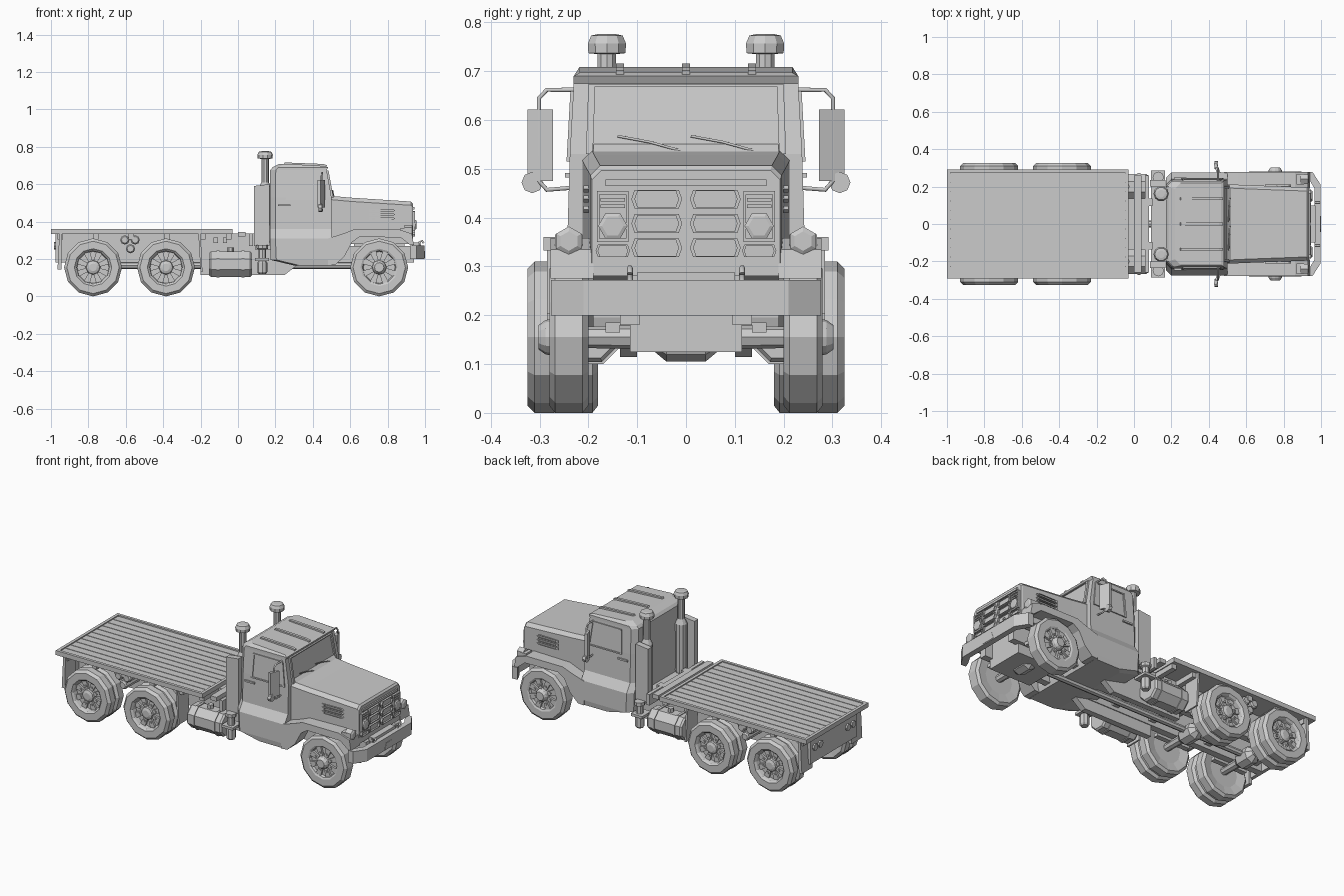
import bpy, bmesh
from math import sin, cos, pi


def make(name, lofts, mirror=False):
    """Each loft is a list of equal-length rings, bridged and capped."""
    bm = bmesh.new()
    for rings in lofts:
        vs = [[bm.verts.new(p) for p in r] for r in rings]
        n = len(vs[0])
        for a, b in zip(vs, vs[1:]):
            for i in range(n):
                bm.faces.new((a[i], a[(i + 1) % n], b[(i + 1) % n], b[i]))
        bm.faces.new(vs[0])
        bm.faces.new(vs[-1])
    bmesh.ops.recalc_face_normals(bm, faces=bm.faces)
    me = bpy.data.meshes.new(name)
    bm.to_mesh(me)
    bm.free()
    return link(name, me, mirror)


def link(name, data, mirror):
    ob = bpy.data.objects.new(name, data)
    bpy.context.collection.objects.link(ob)
    if mirror:
        m = ob.modifiers.new("mirror", 'MIRROR')
        m.use_axis = (False, True, False)
        m.use_mirror_merge = False
    return ob


def box(x0, x1, y0, y1, z0, z1):
    return [[(x0, y0, z), (x1, y0, z), (x1, y1, z), (x0, y1, z)] for z in (z0, z1)]


def prism(pts, y0, y1):
    return [[(x, y, z) for x, z in pts] for y in (y0, y1)]


def lathe(profile, n, axis, c, phase=0.0):
    rings = []
    for r, a in profile:
        ring = []
        for i in range(n):
            t = 2 * pi * i / n + phase
            u, v = r * cos(t), r * sin(t)
            p = {'X': (a, u, v), 'Y': (u, a, v), 'Z': (u, v, a)}[axis]
            ring.append(tuple(p[k] + c[k] for k in range(3)))
        rings.append(ring)
    return rings


def frame(pts, f, k=0.85, h=0.012, depth=0.003):
    """Raised rim around a recessed panel, placed by f(u, v, height)."""
    cu, cv = (sum(p[i] for p in pts) / len(pts) for i in (0, 1))
    inner = [(cu + (u - cu) * k, cv + (v - cv) * k) for u, v in pts]
    return [[f(u, v, d) for u, v in q] for q, d in
            ((pts, -0.01), (pts, h), (inner, h), (inner, depth))]


def rod(name, pts, r, mirror=False):
    cu = bpy.data.curves.new(name, 'CURVE')
    cu.dimensions = '3D'
    cu.bevel_depth, cu.bevel_resolution, cu.use_fill_caps = r, 1, True
    sp = cu.splines.new('POLY')
    sp.points.add(len(pts) - 1)
    for q, p in zip(sp.points, pts):
        q.co = (*p, 1)
    return link(name, cu, mirror)


# Wheels: single front, dual rear, with spokes and bolts
front_prof = [(.09, .205), (.14, .2), (.155, .212), (.155, .268), (.14, .28), (.1, .28), (.09, .275),
              (.085, .262), (.04, .262), (.035, .288), (.025, .302)]
rear_prof = [(.09, .19), (.14, .18), (.155, .192), (.155, .235), (.14, .247), (.14, .258), (.155, .27),
             (.155, .31), (.14, .325), (.1, .325), (.09, .315), (.085, .29), (.04, .29), (.035, .312), (.02, .318)]
for name, x, prof, y in (("front", .755, front_prof, .262), ("middle", -.385, rear_prof, .29),
                         ("rear", -.775, rear_prof, .29)):
    make(name + "_wheel", [lathe(prof, 12, 'Y', (x, 0, .155))], True)
    spokes = []
    for i in range(8):
        c, s = cos(i * pi / 4 + .39), sin(i * pi / 4 + .39)
        quad = [(.03, -.01), (.088, -.017), (.088, .017), (.03, .01)]
        spokes.append(prism([(x + a * c - b * s, .155 + a * s + b * c) for a, b in quad], y - .005, y + .012))
        spokes.append(lathe([(.007, y), (.007, y + .018)], 6, 'Y', (x + .055 * c, 0, .155 + .055 * s)))
    make(name + "_wheel_spokes", spokes, True)
    make(name + "_axle", [lathe([(.022, -.21), (.025, -.07), (.05, -.04), (.05, .04), (.025, .07), (.022, .21)],
                                8, 'Y', (x, 0, .155))])
    make(name + "_springs", [box(x - .11, x + .11, .135, .165, .165, .185)], True)

# Chassis rails, cross members and engine
make("chassis_rail", [box(-.97, .1, .095, .135, .18, .335), box(.1, .94, .095, .135, .18, .27),
                      prism([(-.2, .115), (.25, .115), (.32, .17), (.32, .19), (-.2, .19)], .1, .135)], True)
make("cross_members", [box(x - .02, x + .02, -.1, .1, .2, .26) for x in (-.9, -.58, -.2, .05, .3)])
make("bed_cross_members", [box(x - .015, x + .015, -.27, .27, .305, .337) for x in (-.95, -.76, -.57, -.38, -.19, -.05)])
make("engine_block", [box(.62, .89, -.115, .115, .125, .3)])
make("drive_shaft", [lathe([(.018, -.77), (.018, .65)], 8, 'X', (0, 0, .165))])

# Flat bed with plank deck
make("bed_planks", [box(-.985, -.045, -.275 + i * .05, -.229 + i * .05, .336, .354) for i in range(11)]
     + [box(-.985, -.045, -.275, .275, .334, .348)])
make("bed_side_rim", [box(-1, -.03, .275, .292, .333, .36)], True)
make("bed_end_rims", [box(-1, -.982, -.292, .292, .333, .36), box(-.048, -.03, -.292, .292, .333, .36)])
make("rear_panel", [box(-.975, -.955, -.22, .22, .18, .335)])
make("tail_lights", [lathe([(.02, -.985), (.02, -.97)], 8, 'X', (0, y, .27)) for y in (-.18, -.13, .13, .18)])
make("mud_flaps", [prism([(-.965, .145), (-.945, .145), (-.94, .335), (-.955, .335)], .185, .285),
                   prism([(-.2, .13), (-.19, .13), (-.2, .335), (-.212, .335)], .185, .285)], True)

# Equipment between bed and cab
make("rear_deck", [box(-.03, .08, -.135, .135, .29, .335), box(0, .04, -.26, .26, .32, .345),
                   box(.06, .08, -.26, .26, .27, .335)])
make("side_brackets", [box(x, x + .022, .13, .15, .285, .315) for x in (-.13, -.08)], True)
make("fuel_tank", [lathe([(.065, -.155), (.073, -.145), (.073, .065), (.065, .075)], 8, 'X', (0, .2, .172), pi / 8)], True)
make("fuel_tank_straps", [lathe([(.078, x), (.078, x + .015)], 8, 'X', (0, .2, .172), pi / 8) for x in (-.115, .02)]
     + [lathe([(.018, .23), (.018, .262)], 6, 'Z', (-.04, .2, 0))], True)
make("air_tanks", [lathe([(.018, .1), (.025, .105), (.025, .26), (.018, .268)], 8, 'Y', (x, 0, z))
                   for x, z in ((-.605, .302), (-.55, .302), (-.575, .255))], True)
make("vertical_filter", [lathe([(.02, .12), (.027, .13), (.027, .18), (.02, .19), (.02, .25), (.03, .255), (.03, .275)],
                               8, 'Z', (.13, .25, 0)), box(.09, .165, .2, .285, .19, .205)], True)

# Exhaust stacks and their shields
make("exhaust_stack", [lathe([(.03, .28), (.033, .3), (.033, .58), (.02, .61), (.02, .735), (.04, .737), (.041, .757),
                              (.034, .773), (.02, .776)], 10, 'Z', (.145, .162, 0))], True)
make("stack_shield", [prism([(.085, .27), (.168, .27), (.168, .6), (.085, .59)], .2, .236)], True)
make("stack_base", [box(.09, .18, -.2, .2, .25, .29)])


# Cab body, lofted upwards
def cab_ring(z, x0, x1, w, dz=0):
    return [(x0 + .03, -w, z + dz), (x1, -w, z), (x1, w, z), (x0 + .03, w, z + dz),
            (x0, w - .03, z + dz), (x0, -w + .03, z + dz)]


make("cab", [[cab_ring(*a) for a in (
    (.165, .3, .49, .27), (.195, .175, .5, .275), (.31, .17, .5, .275), (.36, .17, .5, .243), (.53, .17, .5, .238),
    (.675, .172, .474, .23), (.69, .185, .482, .23), (.697, .22, .465, .218, .012))]])
make("roof_ribs", [prism([(.24, .70), (.47, .68), (.475, .702), (.455, .708), (.25, .716)], y - .008, y + .008)
                   for y in (-.135, 0, .135)])
make("side_window", [frame([(.255, .515), (.478, .515), (.46, .66), (.262, .66)],
                           lambda u, v, d: (u, .238 - (v - .53) * .055 + d, v), .9, .006, .001)], True)
make("windshield", [frame([(-.205, .53), (.205, .53), (.2, .674), (-.2, .674)],
                          lambda u, v, d: (.5 - (v - .53) * .18 + d, u, v), .93, .01, .002)])
make("door_handle", [box(.215, .28, .235, .248, .482, .492)], True)
for s, a, b in (("left", -.14, -.01), ("right", .01, .14)):
    # both wipers park towards the same side
    rod(s + "_wiper", [(.512, b, .537), (.508, (a + b) / 2, .555), (.506, a, .567)], .003)
rod("mirror_arm", [(.45, .215, .662), (.45, .285, .662), (.447, .301, .645), (.447, .301, .475), (.45, .285, .457),
                   (.45, .225, .462)], .005, True)
mirror_plate = [[(x - .01, .275, z), (x + .012, .272, z), (x - .01, .325, z), (x - .026, .322, z)]
                for x, z in ((.452, .475), (.452, .622))]
make("side_mirror", [mirror_plate, lathe([(.022, .43), (.022, .45)], 8, 'X', (0, .315, .472))], True)


# Hood, lofted forwards
def hood_ring(x, w, top, low):
    return [(x, -w, low), (x, w, low), (x, w, top - .02), (x, w - .02, top), (x, -w + .02, top), (x, -w, top - .02)]


make("hood", [[hood_ring(.49, .213, .538, .25), hood_ring(.6, .208, .528, .28), hood_ring(.925, .196, .507, .28),
               hood_ring(.935, .193, .497, .28)]])
make("cowl", [prism([(.48, .525), (.53, .525), (.5, .55), (.48, .555)], -.19, .19)])
make("hood_vents", [frame([(.7, z), (.83, z), (.84, z + .007), (.83, z + .014), (.7, z + .014)],
                          lambda u, v, d: (u, .204 + d, v), .8, .006, -.001) for z in (.41, .431, .452)], True)

# Front fenders over the wheels
make("fender", [prism([(.48, .31), (.56, .335), (.62, .358), (.86, .358), (.93, .335), (.94, .275), (.92, .275),
                       (.87, .315), (.65, .318), (.61, .29), (.57, .215), (.52, .168), (.48, .165)], .19, .278)], True)
make("turn_signal", [box(.87, .91, .212, .268, .33, .365),
                     lathe([(.03, .89), (.03, .93), (.02, .936)], 6, 'X', (0, .24, .352), pi / 6)], True)


# Grille face
def on_nose(u, v, d):
    return (.935 + d, u, v)


def hexbar(y, z, w, h):
    c = h * .35
    return frame([(y - w, z), (y - w + c, z - h), (y + w - c, z - h), (y + w, z), (y + w - c, z + h), (y - w + c, z + h)],
                 on_nose, .86, .012, .002)


make("grille_openings", [hexbar(.06, z, .052, .019) for z in (.338, .388, .438)]
     + [hexbar(.15, .332, .035, .013)], True)
make("grille_top_bar", [box(.93, .943, -.165, .165, .465, .478)])
make("headlight", [frame([(.118, .35), (.182, .35), (.182, .455), (.118, .455)], on_nose, .86),
                   lathe([(.03, .935), (.03, .952), (.022, .955)], 6, 'X', (0, .15, .383))]
     + [box(.935, .944, .125, .175, z, z + .007) for z in (.42, .433)], True)

# Front bumper with hooks and step
outline = [(.92, -.277), (.955, -.277), (.998, -.21), (.998, .21), (.955, .277), (.92, .277),
           (.935, .24), (.965, .19), (.965, -.19), (.935, -.24)]
make("front_bumper", [[[(x, y, z) for x, y in outline] for z in (.2, .272)]])
make("bumper_top_plate", [box(.93, .97, -.1, .1, .262, .288)])
make("bumper_step", [[[(x, -.042, .205), (x, .042, .205), (x, .028, .242), (x, -.028, .242)] for x in (.98, 1.0)]])
rod("tow_hook", [(.975, .115, .265), (.97, .115, .29), (.985, .115, .297), (.993, .115, .285)], .006, True)
